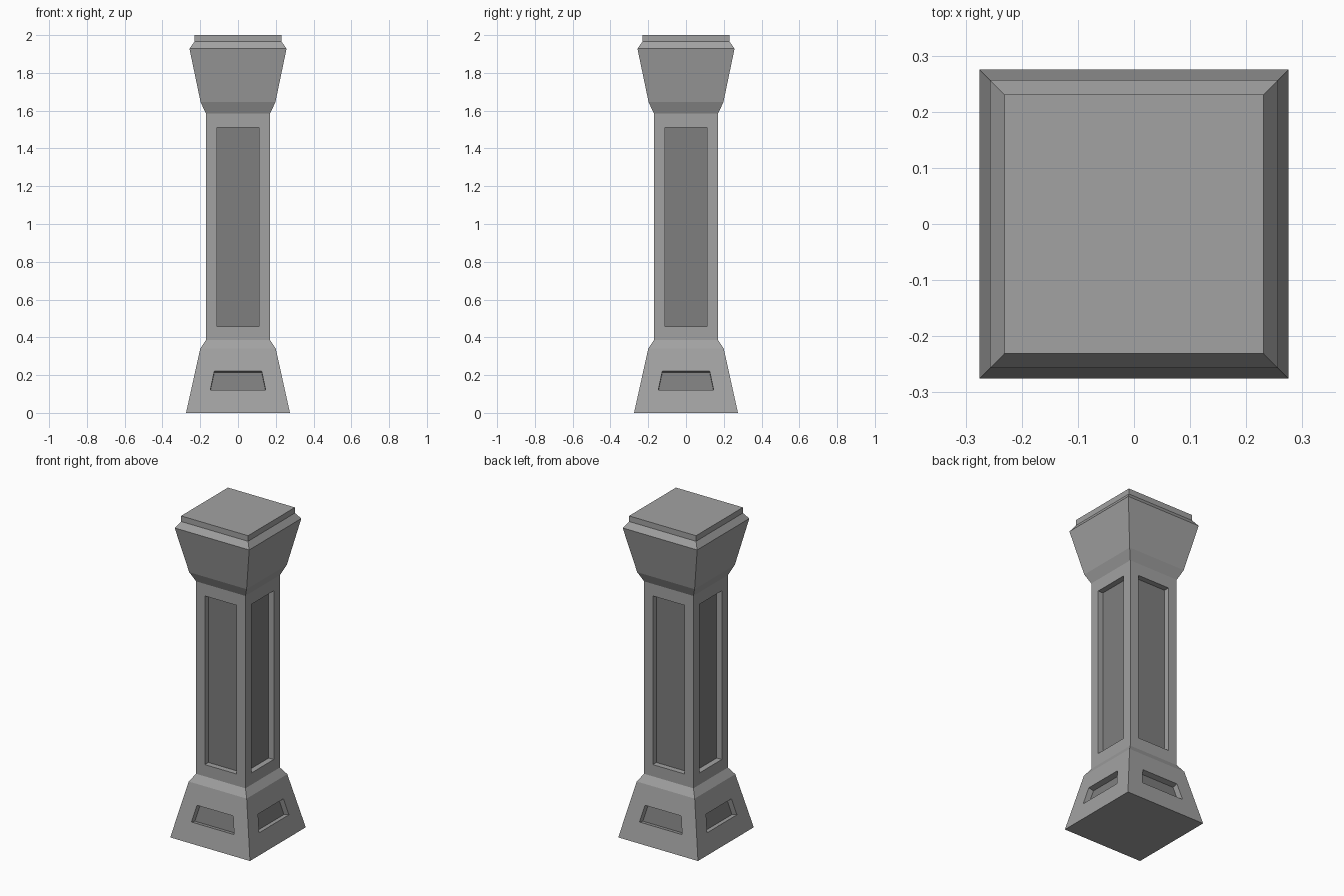
import bpy
import bmesh
from mathutils import Matrix, Vector

cube = bpy.data.objects.get("Cube")
if cube:
    bpy.data.objects.remove(cube, do_unlink=True)


def material(name, grey):
    mat = bpy.data.materials.new(name)
    mat.use_nodes = True
    colour = (grey, grey, grey, 1)
    mat.diffuse_color = colour
    mat.node_tree.nodes["Principled BSDF"].inputs["Base Color"].default_value = colour
    return mat


STONE = material("light grey stone", 0.36)
PANEL = material("dark grey panel", 0.21)
DEPTH = 0.035


def recessed_side(bm, lower, upper, panel):
    """One front side of a square tier with a sunken panel.
    lower and upper are (half width, z); panel is two such pairs."""
    (w0, z0), (w1, z1) = lower, upper

    def corners(a, b):
        def point(half, z):
            y = w0 + (w1 - w0) * (z - z0) / (z1 - z0)
            return Vector((half, -y, z))
        return [point(-a[0], a[1]), point(a[0], a[1]),
                point(b[0], b[1]), point(-b[0], b[1])]

    inward = Vector((0, z1 - z0, w1 - w0)).normalized() * DEPTH
    rim = corners(*panel)
    loops = [corners(lower, upper), rim, [p + inward for p in rim]]
    rings = [[bm.verts.new(p) for p in loop] for loop in loops]
    for outer, inner in zip(rings, rings[1:]):
        for i in range(4):
            j = (i + 1) % 4
            bm.faces.new((outer[i], outer[j], inner[j], inner[i]))
    bm.faces.new(rings[-1]).material_index = 1


def square_tiers(name, profile, panel=None, bottom=False, top=False):
    """Stack square rings; the first tier may carry a panel on each side."""
    bm = bmesh.new()
    if panel:
        recessed_side(bm, profile[0], profile[1], panel)
    for (w0, z0), (w1, z1) in list(zip(profile, profile[1:]))[1 if panel else 0:]:
        bm.faces.new([bm.verts.new(p) for p in (
            (-w0, -w0, z0), (w0, -w0, z0), (w1, -w1, z1), (-w1, -w1, z1))])
    # Repeat the front side around the pillar
    side = bm.verts[:] + bm.edges[:] + bm.faces[:]
    for turn in ("Y", "X", "-Y"):
        angle = {"Y": 90, "X": 180, "-Y": 270}[turn]
        copy = bmesh.ops.duplicate(bm, geom=side)["geom"]
        verts = [v for v in copy if isinstance(v, bmesh.types.BMVert)]
        bmesh.ops.rotate(bm, verts=verts, cent=(0, 0, 0),
                         matrix=Matrix.Rotation(angle * 3.14159265 / 180, 3, "Z"))
    # Close exposed ends
    for closed, (w, z), order in ((bottom, profile[0], -1), (top, profile[-1], 1)):
        if closed:
            ring = [(-w, -w, z), (w, -w, z), (w, w, z), (-w, w, z)][::order]
            bm.faces.new([bm.verts.new(p) for p in ring])
    bmesh.ops.remove_doubles(bm, verts=bm.verts[:], dist=0.0005)
    mesh = bpy.data.meshes.new(name)
    bm.to_mesh(mesh)
    bm.free()
    mesh.materials.append(STONE)
    mesh.materials.append(PANEL)
    obj = bpy.data.objects.new(name, mesh)
    bpy.context.collection.objects.link(obj)
    return obj


# Flared foot with small tapered panels
square_tiers("base", [(0.275, 0), (0.2, 0.34), (0.17, 0.385)],
             panel=((0.147, 0.12), (0.125, 0.222)), bottom=True)
# Straight shaft with tall panels
square_tiers("shaft", [(0.17, 0.385), (0.17, 1.585)],
             panel=((0.11, 0.458), (0.11, 1.51)))
# Widening head with a stepped flat top
square_tiers("capital", [(0.17, 1.585), (0.198, 1.645), (0.257, 1.928),
                         (0.231, 1.965), (0.231, 2.0)], top=True)
